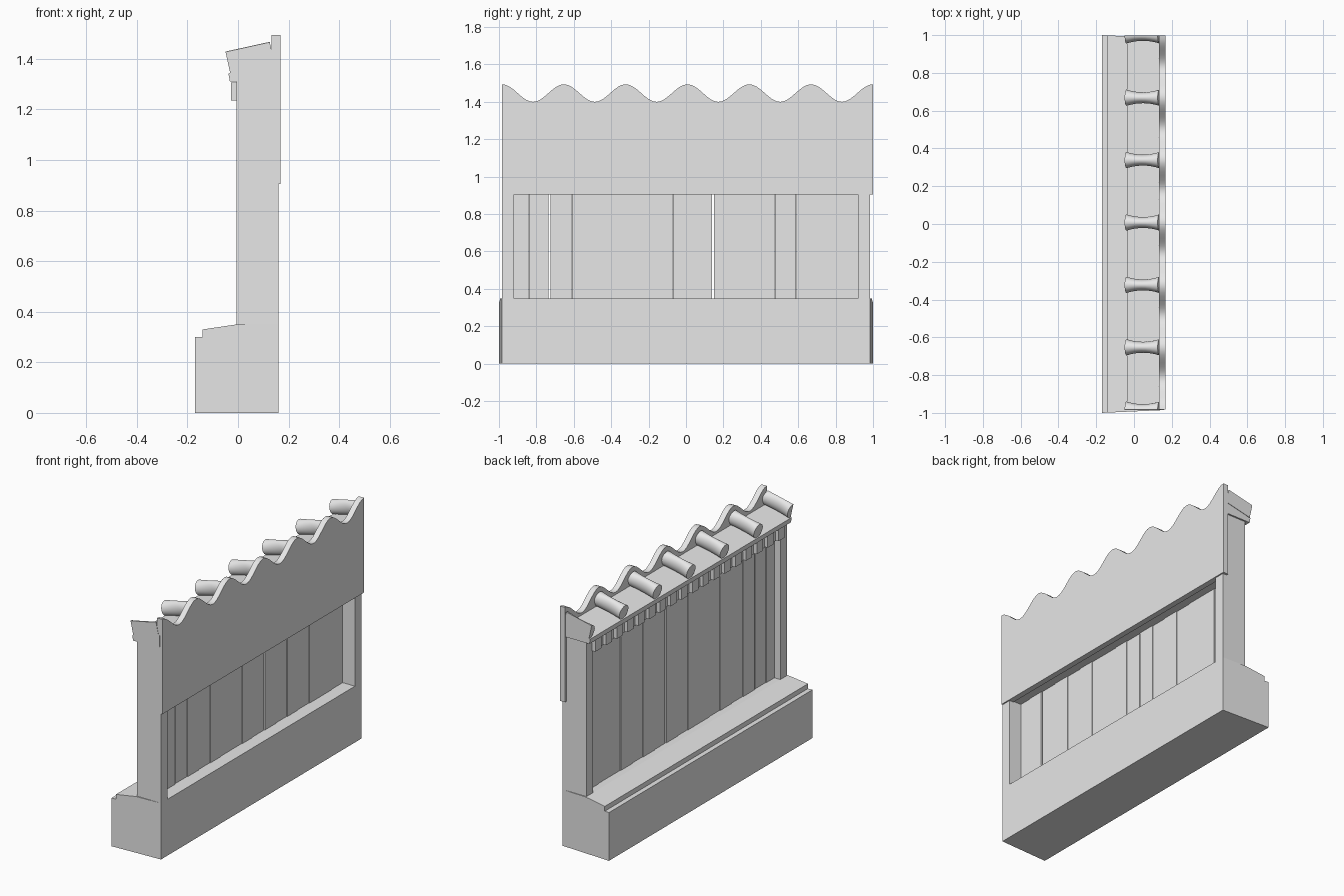
import bpy, bmesh, math
from mathutils import Vector

cube = bpy.data.objects.get("Cube")
if cube:
    bpy.data.objects.remove(cube, do_unlink=True)

grey = bpy.data.materials.new("plain_grey")
grey.use_nodes = True
grey.diffuse_color = (0.8, 0.8, 0.8, 1)
grey.node_tree.nodes["Principled BSDF"].inputs["Base Color"].default_value = (0.8, 0.8, 0.8, 1)


def finish(bm, name):
    bmesh.ops.recalc_face_normals(bm, faces=bm.faces)
    mesh = bpy.data.meshes.new(name)
    bm.to_mesh(mesh)
    bm.free()
    mesh.materials.append(grey)
    obj = bpy.data.objects.new(name, mesh)
    bpy.context.collection.objects.link(obj)
    return obj


def loft(name, rings):
    """Skin a list of equal rings and cap both ends."""
    bm = bmesh.new()
    loops = [[bm.verts.new(p) for p in ring] for ring in rings]
    n = len(loops[0])
    for a, b in zip(loops, loops[1:]):
        for i in range(n):
            j = (i + 1) % n
            bm.faces.new((a[i], a[j], b[j], b[i]))
    bm.faces.new(loops[0][::-1])
    bm.faces.new(loops[-1])
    return finish(bm, name)


def box(name, x0, x1, y0, y1, z0, z1):
    corners = [(x0, z0), (x1, z0), (x1, z1), (x0, z1)]
    return loft(name, [[(x, y, z) for x, z in corners] for y in (y0, y1)])


BACK, FRONT = -0.17, 0.16      # base depth
END, OPEN = 0.985, 0.92        # wall end and opening half lengths

# Stepped base, slightly longer along its outer side
base = [(BACK, 0), (FRONT, 0), (FRONT, 0.35), (-0.005, 0.35),
        (-0.14, 0.33), (-0.14, 0.3), (BACK, 0.3)]
loft("base", [[(x, s * (END + 0.045 * (FRONT - x)), z) for x, z in base]
              for s in (-1, 1)])

# End posts and top beam
for side, s in (("right", -1), ("left", 1)):
    y0, y1 = sorted((s * OPEN, s * END))
    box("post_" + side, -0.005, FRONT, y0, y1, 0.34, 1.32)
box("top_beam", -0.005, 0.14, -OPEN, OPEN, 1.23, 1.32)
box("panel_backing", 0.075, 0.14, -OPEN, OPEN, 0.91, 1.24)

# Planks of uneven width, two of them leaving a see-through slit
edges = [-0.92, -0.84, -0.725, -0.61, -0.5, -0.385, -0.28, -0.07, 0.03,
         0.15, 0.26, 0.37, 0.475, 0.59, 0.81, 0.92]
for i, (a, b) in enumerate(zip(edges, edges[1:])):
    gap = 0.01 if b in (-0.725, 0.15) else 0.001
    shift = 0.004 * (i % 2)
    box("plank", 0.036 + shift, 0.076 + shift, a, b - gap, 0.34, 1.24)

# Row of small blocks under the eave
COUNT = 18
for i in range(COUNT):
    y = -0.9 + 1.8 * i / (COUNT - 1)
    box("eave_block", -0.027, 0, y - 0.03, y + 0.03, 1.235, 1.306)

# Sloping roof slab
slab = [(-0.032, 1.31), (0.15, 1.31), (0.15, 1.39), (-0.038, 1.342)]
loft("roof_slab", [[(x, y, z) for x, z in slab] for y in (-END, 0.995)])

# Wavy front panel
Y0, PERIOD, WAVES = -0.983, 0.3303, 6
STEPS = WAVES * 16
crest = []
for i in range(STEPS + 1):
    t = i / STEPS * WAVES
    crest.append((Y0 + t * PERIOD, 1.447 + 0.047 * math.cos(2 * math.pi * t)))
outline = [(Y0 + WAVES * PERIOD, 0.905), (Y0, 0.905)] + crest
panel = loft("wavy_panel", [[(x, y, z) for y, z in outline] for x in (0.132, 0.168)])

# Round tiles behind each crest, waisted in width; the end ones are halved
normal = Vector((-0.215, 0, 0.976))
tiles = []
for k in range(WAVES + 1):
    cy = Y0 + k * PERIOD
    rings = []
    for j in range(9):
        t = j / 8
        centre = Vector((-0.04 + 0.175 * t, cy, 1.385 + 0.0385 * t))
        width = 0.029 + 0.014 * (2 * t - 1) ** 2
        ring = []
        for i in range(24):
            a = 2 * math.pi * i / 24
            p = centre + normal * (0.045 * math.sin(a))
            p.y = min(max(p.y + width * math.cos(a), -END), 0.998)
            ring.append(p)
        rings.append(ring)
    tiles.append(loft("roof_tile", rings))

bpy.ops.object.select_all(action="DESELECT")
for obj in tiles + [panel]:
    obj.select_set(True)
bpy.context.view_layer.objects.active = panel
bpy.ops.object.shade_smooth_by_angle(angle=math.radians(35))
